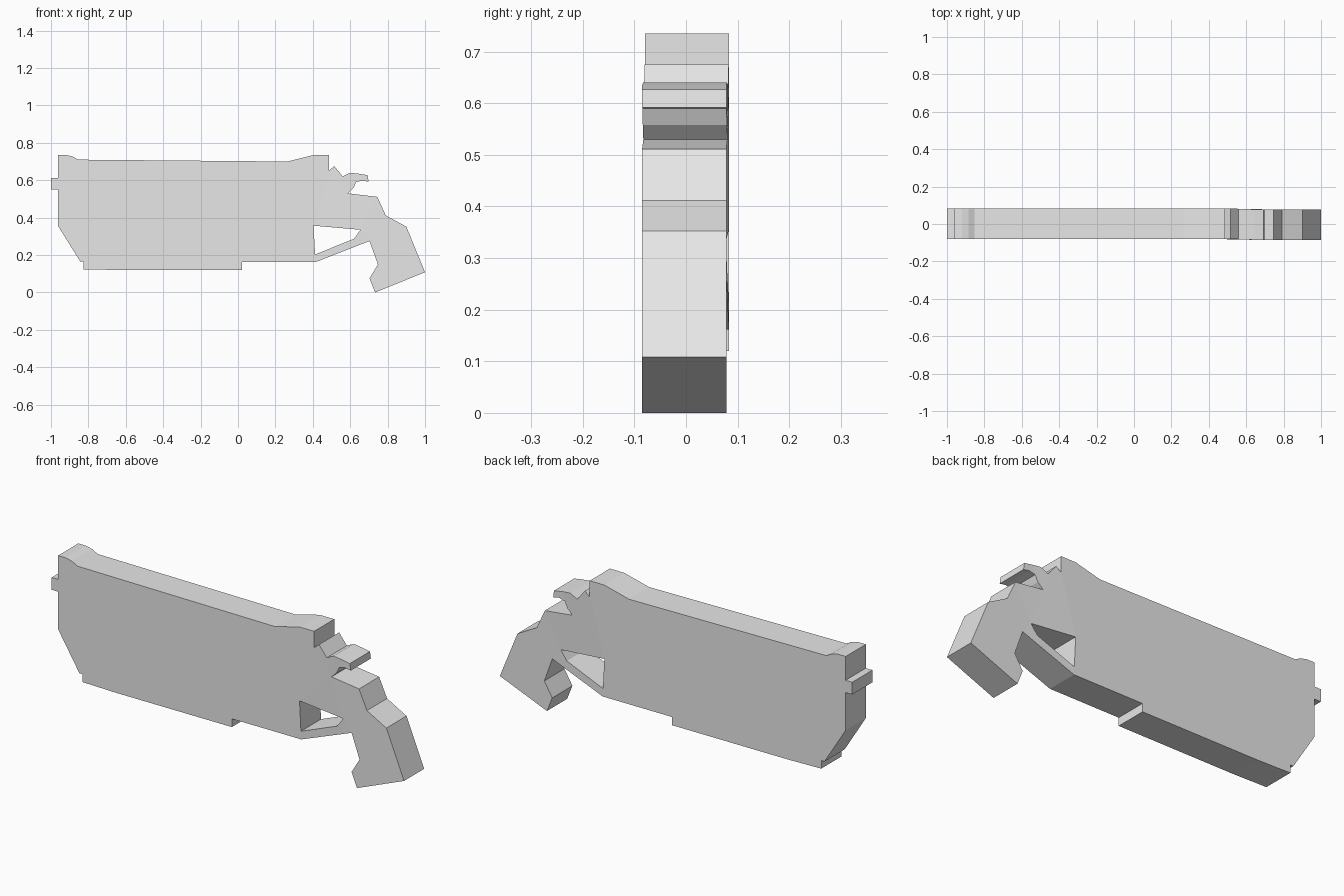
import bpy
import bmesh

if "Cube" in bpy.data.objects:
    bpy.data.objects.remove(bpy.data.objects["Cube"])

HALF_WIDTH = 0.0815

# Side profile (x, z), split by part and joined into one closed outline
muzzle_top = [(-1.0, 0.55), (-1.0, 0.613), (-0.963, 0.613), (-0.963, 0.735),
              (-0.92, 0.735), (-0.885, 0.727), (-0.853, 0.71)]
rear_sight = [(0.265, 0.70), (0.404, 0.735), (0.487, 0.735), (0.487, 0.652)]
hammer = [(0.515, 0.675), (0.56, 0.62), (0.60, 0.64), (0.645, 0.635),
          (0.693, 0.627), (0.698, 0.592), (0.665, 0.598), (0.632, 0.59),
          (0.617, 0.558), (0.588, 0.53)]
grip = [(0.745, 0.511), (0.79, 0.412), (0.90, 0.352), (1.0, 0.108),
        (0.733, 0.0), (0.703, 0.075), (0.748, 0.15), (0.703, 0.275)]
underside = [(0.414, 0.162), (0.021, 0.162), (0.021, 0.12), (-0.64, 0.12),
             (-0.825, 0.124), (-0.825, 0.165), (-0.843, 0.165),
             (-0.963, 0.357), (-0.963, 0.55)]
outline = muzzle_top + rear_sight + hammer + grip + underside

# Opening inside the trigger guard
guard_opening = [(0.404, 0.357), (0.655, 0.335), (0.62, 0.287), (0.412, 0.203)]


def centre_y(x):
    """Slight sideways offset of the grip end relative to the barrel."""
    t = min(1.0, max(0.0, (x - 0.50) / 0.15))
    return 0.002 - 0.0055 * t


def slab(name, loops, material):
    """Closed slab from an outline and its holes."""
    bm = bmesh.new()
    caps = {-1: [], 1: []}
    for loop in loops:
        rings = {}
        for side in (-1, 1):
            rings[side] = [bm.verts.new((x, centre_y(x) + side * HALF_WIDTH, z))
                           for x, z in loop]
        n = len(loop)
        for i in range(n):
            j = (i + 1) % n
            for side in (-1, 1):
                caps[side].append(bm.edges.new((rings[side][i], rings[side][j])))
            bm.faces.new((rings[-1][i], rings[-1][j], rings[1][j], rings[1][i]))
    for side in (-1, 1):
        bmesh.ops.triangle_fill(bm, edges=caps[side], use_beauty=True,
                                normal=(0, side, 0))
    bmesh.ops.recalc_face_normals(bm, faces=bm.faces[:])
    mesh = bpy.data.meshes.new(name)
    bm.to_mesh(mesh)
    bm.free()
    mesh.materials.append(material)
    obj = bpy.data.objects.new(name, mesh)
    bpy.context.collection.objects.link(obj)
    return obj


grey = bpy.data.materials.new("light grey")
grey.diffuse_color = (0.8, 0.8, 0.8, 1.0)
grey.use_nodes = True
grey.node_tree.nodes["Principled BSDF"].inputs["Base Color"].default_value = grey.diffuse_color

# Barrel, hammer, grip and trigger guard as one solid
slab("pistol_body", [outline, guard_opening], grey)
